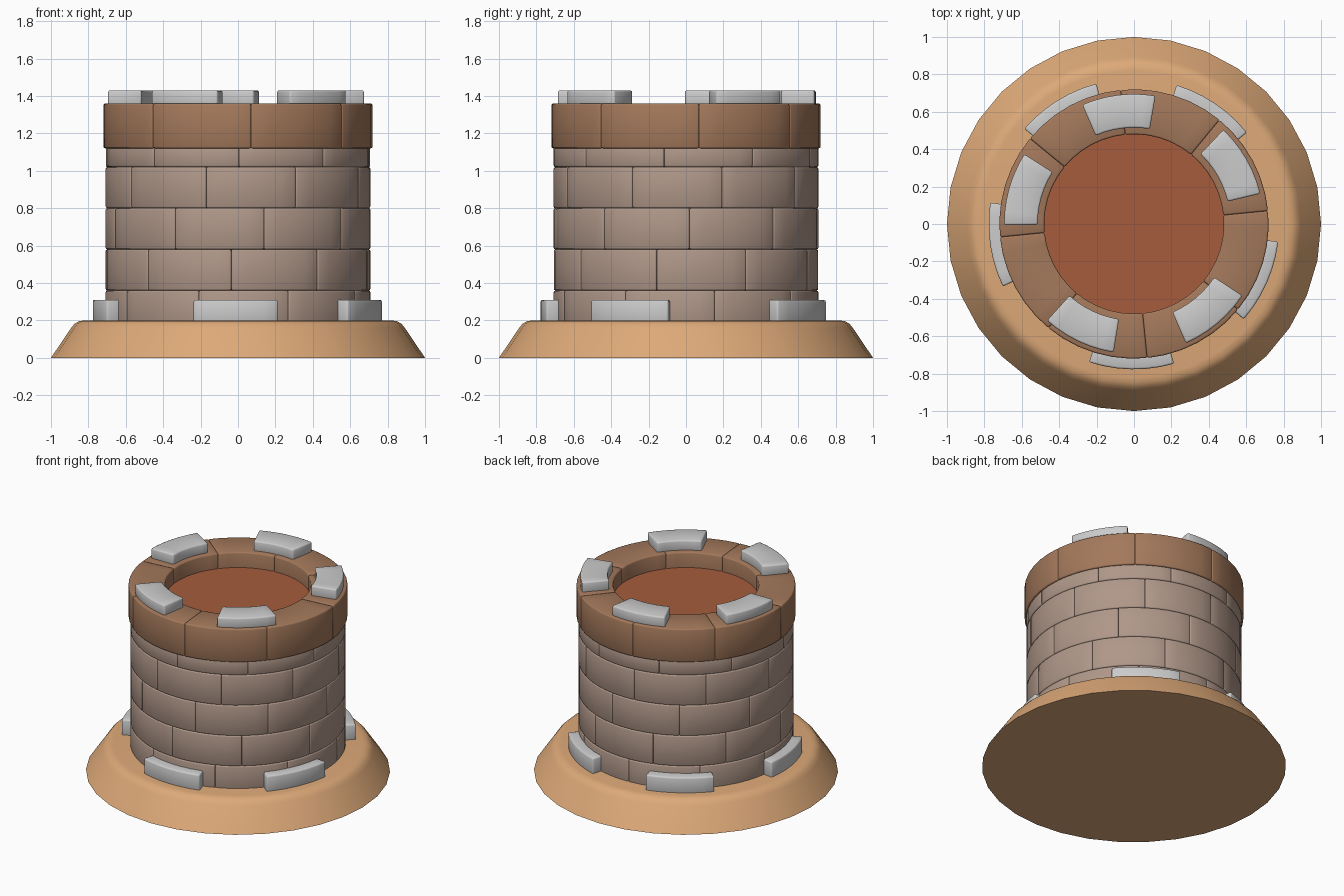
import bpy, bmesh
from math import radians, cos, sin, pi

if "Cube" in bpy.data.objects:
    bpy.data.objects.remove(bpy.data.objects["Cube"])


def material(name, color):
    m = bpy.data.materials.new(name)
    m.diffuse_color = (*color, 1)
    m.use_nodes = True
    m.node_tree.nodes["Principled BSDF"].inputs["Base Color"].default_value = m.diffuse_color
    return m


def finish(name, bm, mat=None, angle=35):
    bmesh.ops.recalc_face_normals(bm, faces=bm.faces)
    mesh = bpy.data.meshes.new(name)
    bm.to_mesh(mesh)
    bm.free()
    ob = bpy.data.objects.new(name, mesh)
    bpy.context.collection.objects.link(ob)
    if mat:
        mesh.materials.append(mat)
    bpy.ops.object.select_all(action='DESELECT')
    ob.select_set(True)
    bpy.context.view_layer.objects.active = ob
    bpy.ops.object.shade_smooth_by_angle(angle=radians(angle))
    return ob


def curved_block(bm, a0, a1, r0, r1, z0, z1, steps=6):
    """Solid arc-shaped stone between two angles in degrees."""
    rings = []
    for i in range(steps + 1):
        a = radians(a0 + (a1 - a0) * i / steps)
        rings.append([bm.verts.new((r * cos(a), r * sin(a), z))
                      for r, z in ((r0, z0), (r1, z0), (r1, z1), (r0, z1))])
    for p, q in zip(rings, rings[1:]):
        for k in range(4):
            n = (k + 1) % 4
            bm.faces.new((p[k], p[n], q[n], q[k]))
    bm.faces.new(rings[0])
    bm.faces.new(rings[-1][::-1])


def stone_ring(name, spans, r0, r1, z0, z1, bevel, mat=None):
    bm = bmesh.new()
    for a0, a1 in spans:
        curved_block(bm, a0, a1, r0, r1, z0, z1)
    bmesh.ops.recalc_face_normals(bm, faces=bm.faces)
    edges = [e for e in bm.edges if e.calc_face_angle(0) > radians(50)]
    bmesh.ops.bevel(bm, geom=edges, offset=bevel, segments=2, profile=0.5,
                    affect='EDGES', clamp_overlap=True)
    return finish(name, bm, mat, 50)


def even(count, start):
    step = 360 / count
    return [(start + i * step, start + (i + 1) * step) for i in range(count)]


def lathe(name, profile, mat, sides=32):
    """Closed solid of revolution from (radius, z) points."""
    bm = bmesh.new()
    rings = [[bm.verts.new((r * cos(2 * pi * i / sides), r * sin(2 * pi * i / sides), z))
              for i in range(sides)] for r, z in profile]
    for p, q in zip(rings, rings[1:]):
        for i in range(sides):
            n = (i + 1) % sides
            bm.faces.new((p[i], p[n], q[n], q[i]))
    bm.faces.new(rings[0][::-1])
    bm.faces.new(rings[-1])
    return finish(name, bm, mat)


sand = material("sand", (0.73, 0.40, 0.19))
brick = material("brick", (0.43, 0.31, 0.25))
rim = material("rim", (0.37, 0.19, 0.105))
clay = material("clay", (0.38, 0.107, 0.048))

# Sloping ground mound with a softened top edge
lathe("ground_mound", [(1, 0), (0.892, 0.16), (0.874, 0.182), (0.85, 0.196), (0.82, 0.2)], sand)

# Five courses of nine bricks, each turned against the one below
levels = [0.15, 0.36, 0.58, 0.80, 1.02, 1.13]
for i, (z0, z1) in enumerate(zip(levels, levels[1:])):
    stone_ring(f"brick_course_{i + 1}", even(9, -90 + 22.6 - 25.55 * i),
               0.50, 0.708, z0, z1, 0.009, brick)

# Wide rim of eight stones and the floor inside it
stone_ring("rim_stones", even(8, 5.6), 0.48, 0.72, 1.12, 1.36, 0.009, rim)
lathe("floor", [(0.49, 1.2), (0.49, 1.25)], clay, 48)

# Loose stones on top of the rim and round the foot of the wall
stone_ring("top_stones", [(c - 16.5, c + 16.5) for c in (97, 30, 310, 244.5, 164)],
           0.515, 0.695, 1.34, 1.43, 0.01)
stone_ring("foot_stones", [(c - 17, c + 17) for c in (269, 336, 56, 122, 188.5)],
           0.66, 0.777, 0.18, 0.31, 0.01)
